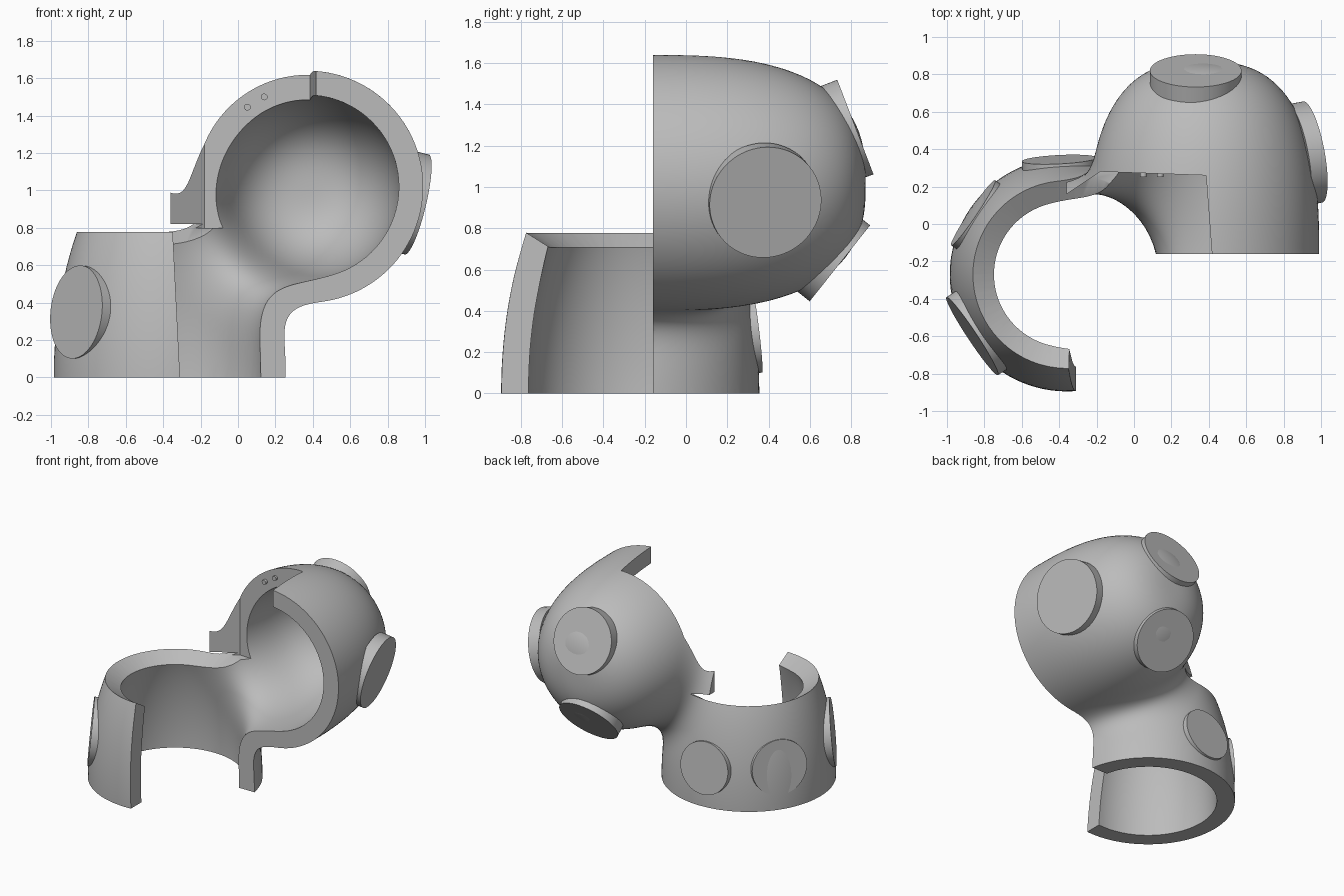
import bpy, bmesh, math
from mathutils import Vector

cube = bpy.data.objects.get("Cube")
if cube:
    bpy.data.objects.remove(cube)

grey = bpy.data.materials.new("plain grey")
grey.use_nodes = True
colour = (0.5, 0.5, 0.5, 1)
grey.diffuse_color = colour
grey.node_tree.nodes["Principled BSDF"].inputs["Base Color"].default_value = colour

RING = Vector((-0.36, -0.27, 0))
DOME = Vector((0.37, -0.17, 1.02))
NECK = Vector((-0.01, -0.13, 0.72))


def make_object(name, bm):
    bmesh.ops.recalc_face_normals(bm, faces=bm.faces)
    mesh = bpy.data.meshes.new(name)
    bm.to_mesh(mesh)
    bm.free()
    mesh.materials.append(grey)
    obj = bpy.data.objects.new(name, mesh)
    bpy.context.collection.objects.link(obj)
    return obj


def blended_body(name, inset, ring_height, blend):
    """Ring and dome volumes joined by a soft neck, seen outward from the neck."""
    ring_r, dome_r, dome_depth = 0.625 - inset, 0.62 - inset, 1.04 - inset

    def field(p):
        a, b = p - RING, p - DOME
        ring = (math.sqrt((a.x**2 + a.y**2) / ring_r**2 + (a.z / ring_height)**2) - 1) * ring_r
        across = math.hypot(b.x, b.z) / dome_r
        dome = ((across**2.7 + abs(b.y / dome_depth)**2.7)**(1 / 2.7) - 1) * dome_r
        h = max(blend - abs(ring - dome), 0) / blend
        return min(ring, dome) - h * h * blend / 4

    bm = bmesh.new()
    bmesh.ops.create_icosphere(bm, subdivisions=6, radius=1)
    for v in bm.verts:
        ray = v.co.normalized()
        far = 0.04
        while field(NECK + ray * far) < 0 and far < 3:
            far += 0.04
        near = far - 0.04
        for _ in range(9):
            mid = (near + far) / 2
            if field(NECK + ray * mid) < 0:
                near = mid
            else:
                far = mid
        v.co = NECK + ray * far
    return make_object(name, bm)


def prism(name, outline, low, high, lean=0):
    bm = bmesh.new()
    bottom = [bm.verts.new((x, y, low)) for x, y in outline]
    top = [bm.verts.new((x + lean, y, high)) for x, y in outline]
    bm.faces.new(bottom)
    bm.faces.new(top)
    n = len(outline)
    for i in range(n):
        j = (i + 1) % n
        bm.faces.new((bottom[i], bottom[j], top[j], top[i]))
    return make_object(name, bm)


def disc(name, centre, normal, radius, depth, sides=64):
    """A round pad whose outer face is centred on the given point."""
    normal = Vector(normal).normalized()
    bm = bmesh.new()
    bmesh.ops.create_cone(bm, cap_ends=True, segments=sides, radius1=radius,
                          radius2=radius, depth=depth)
    obj = make_object(name, bm)
    obj.rotation_euler = normal.to_track_quat("Z", "Y").to_euler()
    obj.location = Vector(centre) - normal * depth / 2
    return obj


def smooth(obj):
    bpy.ops.object.select_all(action="DESELECT")
    obj.select_set(True)
    bpy.context.view_layer.objects.active = obj
    bpy.ops.object.shade_smooth_by_angle(angle=math.radians(35))


# Shell: outer body hollowed by a smaller inner body
shell = blended_body("shell", 0, 1.3, 0.22)
hollow = blended_body("hollow_cutter", 0.13, 1.14, 0.42)

# Openings: floor, front right, upper left, and the sloped ring rim
floor = prism("floor_cutter", [(-3, -3), (3, -3), (3, 3), (-3, 3)], -3, 0)
front = prism("front_cutter", [(-0.26, -0.16), (3, -0.16), (3, -3), (-0.26, -3)], -1, 3, -0.2)
upper = prism("upper_cutter", [(0.435, -0.4), (0.385, 0.26), (-0.18, 0.28), (-0.36, 0.16),
                               (-0.37, 1), (-3, 1), (-3, -3), (0.435, -3)], 0.8, 3)
bm = bmesh.new()
bmesh.ops.create_cone(bm, cap_ends=True, segments=64, radius1=0.3, radius2=0.57, depth=0.17)
rim = make_object("rim_cutter", bm)
rim.location = RING + Vector((0, 0, 0.735))

for cutter in (hollow, floor, front, upper, rim):
    cutter.hide_render = True
    mod = shell.modifiers.new(cutter.name, "BOOLEAN")
    mod.operation = "DIFFERENCE"
    mod.solver = "EXACT"
    mod.object = cutter
bpy.context.view_layer.update()
cut_mesh = bpy.data.meshes.new_from_object(
    shell.evaluated_get(bpy.context.evaluated_depsgraph_get()))
shell.modifiers.clear()
shell.data = cut_mesh
for cutter in (hollow, floor, front, upper, rim):
    bpy.data.objects.remove(cutter)
smooth(shell)

# Round pads on the dome and the ring
pads = [
    ("dome_side_pad", (0.955, 0.385, 0.925), (0.955, 0.18, -0.23), 0.275),
    ("dome_upper_pad", (0.33, 0.82, 1.29), (0, 0.94, 0.36), 0.245),
    ("dome_lower_pad", (0.33, 0.745, 0.63), (0, 0.78, -0.62), 0.235),
    ("ring_back_pad", (-0.4, 0.345, 0.3), (-0.05, 1, 0.12), 0.2),
    ("ring_side_pad", (-0.86, 0.06, 0.32), (-0.83, 0.56, 0.1), 0.21),
    ("ring_front_pad", (-0.865, -0.6, 0.35), (-0.83, -0.55, 0.1), 0.25),
]
for name, centre, normal, radius in pads:
    smooth(disc(name, centre, normal, radius, 0.09))

# Two small pegs on the upper rim
for i, (x, z) in enumerate([(0.05, 1.445), (0.14, 1.5)]):
    smooth(disc(f"rim_peg_{i + 1}", (x, 0.25, z), (0, -1, 0), 0.018, 0.06, 16))
